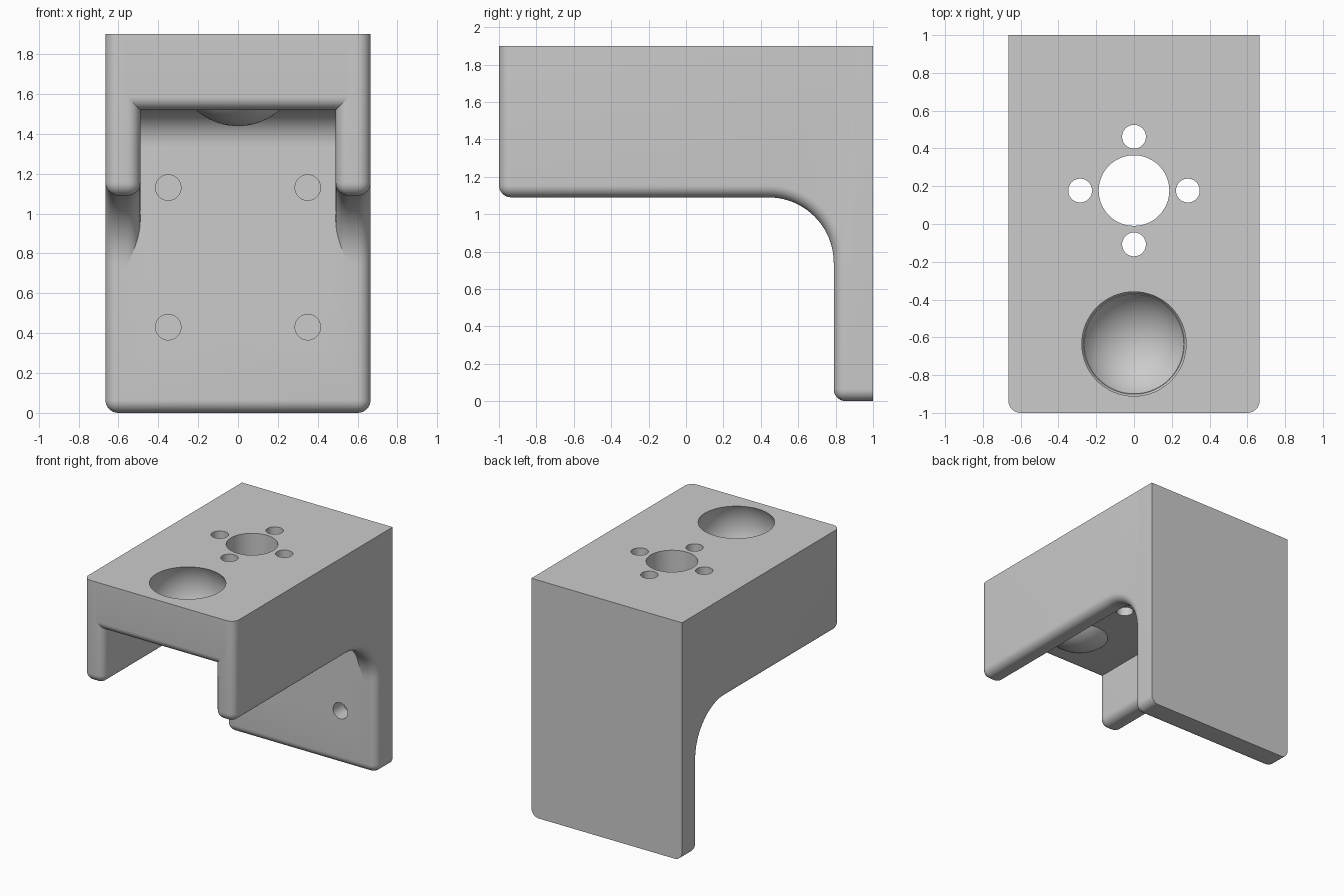
import bpy, bmesh, math
from mathutils import Matrix

if "Cube" in bpy.data.objects:
    bpy.data.objects.remove(bpy.data.objects["Cube"], do_unlink=True)

W, WALL_IN, TOP = 0.665, 0.49, 1.9      # half width, inner wall, height
PLATE_Y, UNDER, ROUND = 0.79, 1.52, 0.065

grey = bpy.data.materials.new("plain grey")
grey.use_nodes = True
colour = (0.6, 0.6, 0.6, 1)
grey.diffuse_color = colour
grey.node_tree.nodes["Principled BSDF"].inputs["Base Color"].default_value = colour


def make(name, bm):
    bmesh.ops.recalc_face_normals(bm, faces=bm.faces)
    mesh = bpy.data.meshes.new(name)
    bm.to_mesh(mesh)
    bm.free()
    mesh.materials.append(grey)
    obj = bpy.data.objects.new(name, mesh)
    bpy.context.collection.objects.link(obj)
    return obj


def activate(obj):
    bpy.ops.object.select_all(action='DESELECT')
    obj.select_set(True)
    bpy.context.view_layer.objects.active = obj


def smooth(obj):
    activate(obj)
    bpy.ops.object.shade_smooth_by_angle(angle=math.radians(30))


def arc(cy, cz, r, start, end, steps=20):
    angles = [math.radians(start + (end - start) * i / steps) for i in range(steps + 1)]
    return [(cy + r * math.cos(a), cz + r * math.sin(a)) for a in angles]


def prism(profile, x0, x1):
    """Side profile in y, z extruded along x."""
    bm = bmesh.new()
    face = bm.faces.new([bm.verts.new((x0, y, z)) for y, z in profile])
    new = bmesh.ops.extrude_face_region(bm, geom=[face])["geom"]
    verts = [v for v in new if isinstance(v, bmesh.types.BMVert)]
    bmesh.ops.translate(bm, verts=verts, vec=(x1 - x0, 0, 0))
    bmesh.ops.recalc_face_normals(bm, faces=bm.faces)
    return bm


def round_edges(bm, rule):
    edges = [e for e in bm.edges if rule(*[v.co for v in e.verts])]
    bmesh.ops.bevel(bm, geom=edges, offset=ROUND, offset_type='OFFSET', segments=8,
                    profile=0.5, affect='EDGES', clamp_overlap=True)


def cut(target, cutters):
    for cutter in cutters:
        mod = target.modifiers.new("cut", 'BOOLEAN')
        mod.object, mod.operation, mod.solver = cutter, 'DIFFERENCE', 'EXACT'
        activate(target)
        bpy.ops.object.modifier_apply(modifier=mod.name)
        bpy.data.objects.remove(cutter, do_unlink=True)


def cylinder(r, depth, matrix):
    bm = bmesh.new()
    bmesh.ops.create_cone(bm, cap_ends=True, segments=48, radius1=r, radius2=r,
                          depth=depth, matrix=matrix)
    obj = make("hole_cutter", bm)
    obj.hide_render = True
    return obj


def ball(r):
    bm = bmesh.new()
    bmesh.ops.create_uvsphere(bm, u_segments=64, v_segments=40, radius=r,
                              matrix=Matrix.Translation((0, -0.635, 1.755)))
    return bm


# Side walls, curving down into the back plate
wall_profile = ([(-1, TOP), (-1, 1.09)] + arc(0.44, 0.74, 0.35, 90, 0)
                + [(0.9, 0.74), (0.9, TOP)])


def wall_edge(a, b):
    if max(a.y, b.y) > PLATE_Y + 0.001:
        return False
    along_side = abs(a.x - b.x) < 1e-4
    front_bottom = max(a.y, b.y) < -0.99 and max(a.z, b.z) < 1.1
    return along_side or front_bottom


for name, x0, x1 in (("left_wall", WALL_IN, W), ("right_wall", -W, -WALL_IN)):
    bm = prism(wall_profile, x0, x1)
    round_edges(bm, wall_edge)
    smooth(make(name, bm))

# Back plate with four blind screw holes
bm = prism([(PLATE_Y, 0), (1, 0), (1, TOP), (PLATE_Y, TOP)], -W, W)


def plate_edge(a, b):
    at_front = max(a.y, b.y) < PLATE_Y + 0.001
    at_base = max(a.z, b.z) < 0.001
    across = abs(a.x - b.x) > 0.1
    upright = abs(a.z - b.z) > 0.1
    runs_back = abs(a.y - b.y) > 0.1
    return (at_front and (upright or (at_base and across))) or (at_base and runs_back)


round_edges(bm, plate_edge)
back_plate = make("back_plate", bm)
turn = Matrix.Rotation(math.pi / 2, 4, 'X')
cut(back_plate, [cylinder(0.064, 0.26, Matrix.Translation((x, PLATE_Y, z)) @ turn)
                 for x in (-0.35, 0.35) for z in (0.43, 1.13)])
smooth(back_plate)

# Top plate: rounded front lip, inner fillet at the back
top_profile = ([(-1, TOP)] + arc(-1 + ROUND, UNDER + ROUND, ROUND, 180, 270, 8)
               + arc(PLATE_Y - 0.18, UNDER - 0.18, 0.18, 90, 0)
               + [(0.9, UNDER - 0.18), (0.9, TOP)])
top_plate = make("top_plate", prism(top_profile, -0.6, 0.6))

# Centre hole, four screw holes around it, and the round pocket
spots = [(0, 0, 0.187)] + [(0.285 * math.cos(a), 0.285 * math.sin(a), 0.063)
                           for a in (0, math.pi / 2, math.pi, 3 * math.pi / 2)]
cutters = [cylinder(r, 1, Matrix.Translation((x, 0.177 + y, 1.7))) for x, y, r in spots]
pocket = make("pocket_cutter", ball(0.312))
pocket.hide_render = True
cut(top_plate, cutters + [pocket])
smooth(top_plate)

# Thin bowl closing the pocket and bulging below the top plate
bm = ball(0.316)
bmesh.ops.delete(bm, geom=[v for v in bm.verts if v.co.z > 1.6], context='VERTS')
bowl = make("pocket_bowl", bm)
if sum(p.normal.z for p in bowl.data.polygons) > 0:
    bowl.data.flip_normals()
shell = bowl.modifiers.new("shell", 'SOLIDIFY')
shell.thickness, shell.offset = 0.007, -1
activate(bowl)
bpy.ops.object.modifier_apply(modifier=shell.name)
smooth(bowl)
